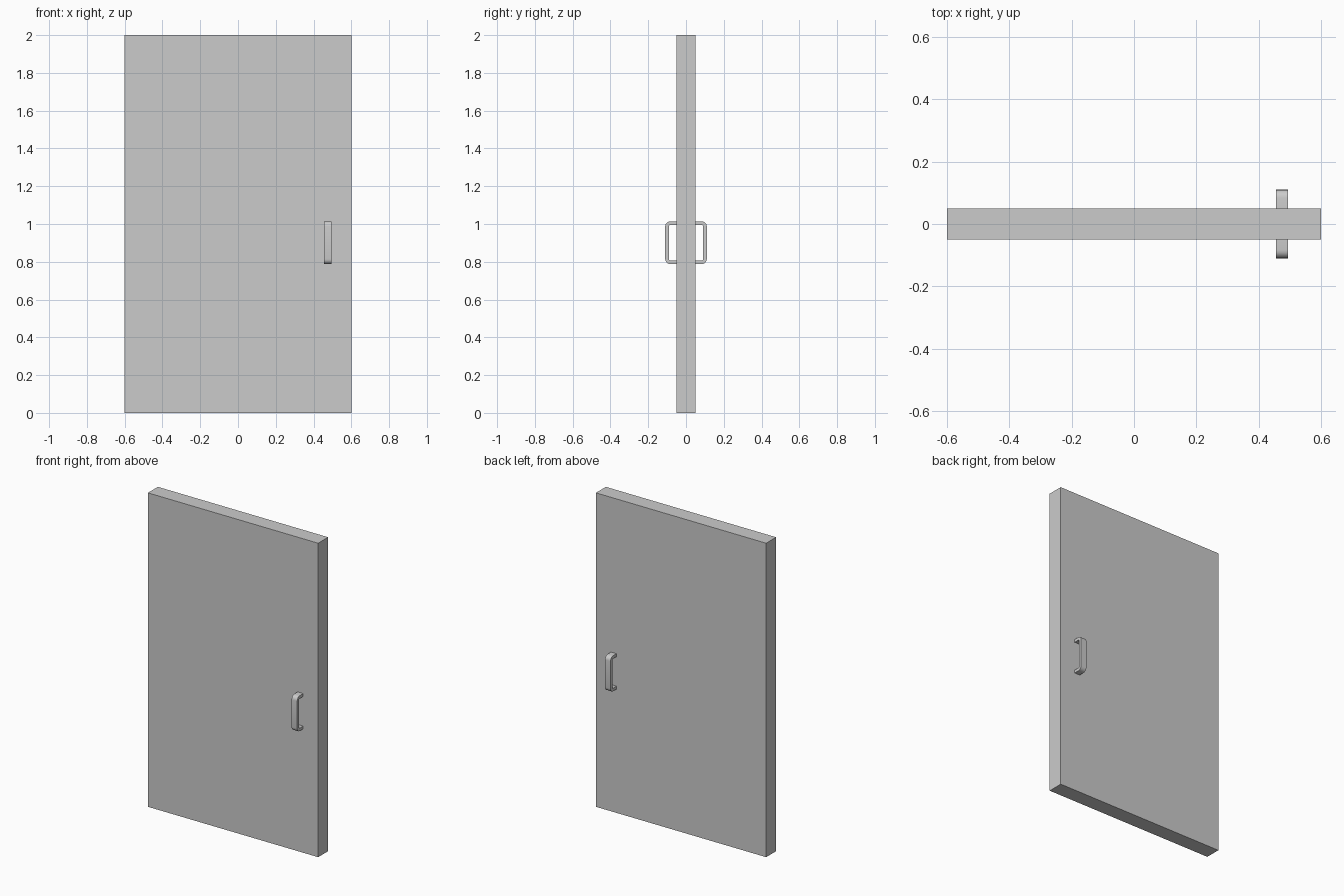
import bpy, bmesh
from math import sin, cos, pi

if "Cube" in bpy.data.objects:
    bpy.data.objects.remove(bpy.data.objects["Cube"])

# Door panel
bpy.ops.mesh.primitive_cube_add(size=1, location=(0, 0, 1))
panel = bpy.context.object
panel.name = "door_panel"
panel.scale = (1.2, 0.1, 2.0)
bpy.ops.object.transform_apply(location=True, scale=True)

# Pull handle dimensions
X0, X1 = 0.455, 0.494
Y_ROOT, Y_OUT = -0.045, -0.11
Z0, Z1 = 0.788, 1.014
R_OUT, THICK, STEPS = 0.026, 0.019, 5


def bracket(offset):
    """Points of the rounded C-shaped outline, moved inward by offset."""
    r = R_OUT - offset
    cy, low, high = Y_OUT + R_OUT, Z0 + R_OUT, Z1 - R_OUT
    pts = [(Y_ROOT, Z0 + offset)]
    for cz, start in ((low, 1.5 * pi), (high, pi)):
        for i in range(STEPS + 1):
            a = start - i / STEPS * pi / 2
            pts.append((cy + r * cos(a), cz + r * sin(a)))
    return pts + [(Y_ROOT, Z1 - offset)]


# Sweep the rectangular bar section along the outline
bm = bmesh.new()
rings = []
for o, i in zip(bracket(0), bracket(THICK)):
    rings.append([bm.verts.new(p) for p in
                  ((X0, *o), (X1, *o), (X1, *i), (X0, *i))])
for a, b in zip(rings, rings[1:]):
    for k in range(4):
        n = (k + 1) % 4
        bm.faces.new((a[k], a[n], b[n], b[k]))
bm.faces.new(rings[0])
bm.faces.new(rings[-1])
bmesh.ops.recalc_face_normals(bm, faces=bm.faces)
mesh = bpy.data.meshes.new("pull_handles")
bm.to_mesh(mesh)
bm.free()
handles = bpy.data.objects.new("pull_handles", mesh)
bpy.context.collection.objects.link(handles)

# Same handle on the back of the door
mirror = handles.modifiers.new("Mirror", 'MIRROR')
mirror.use_axis = (False, True, False)
mirror.use_mirror_merge = False

bpy.ops.object.select_all(action='DESELECT')
handles.select_set(True)
bpy.context.view_layer.objects.active = handles
bpy.ops.object.shade_smooth_by_angle(angle=pi / 6)
